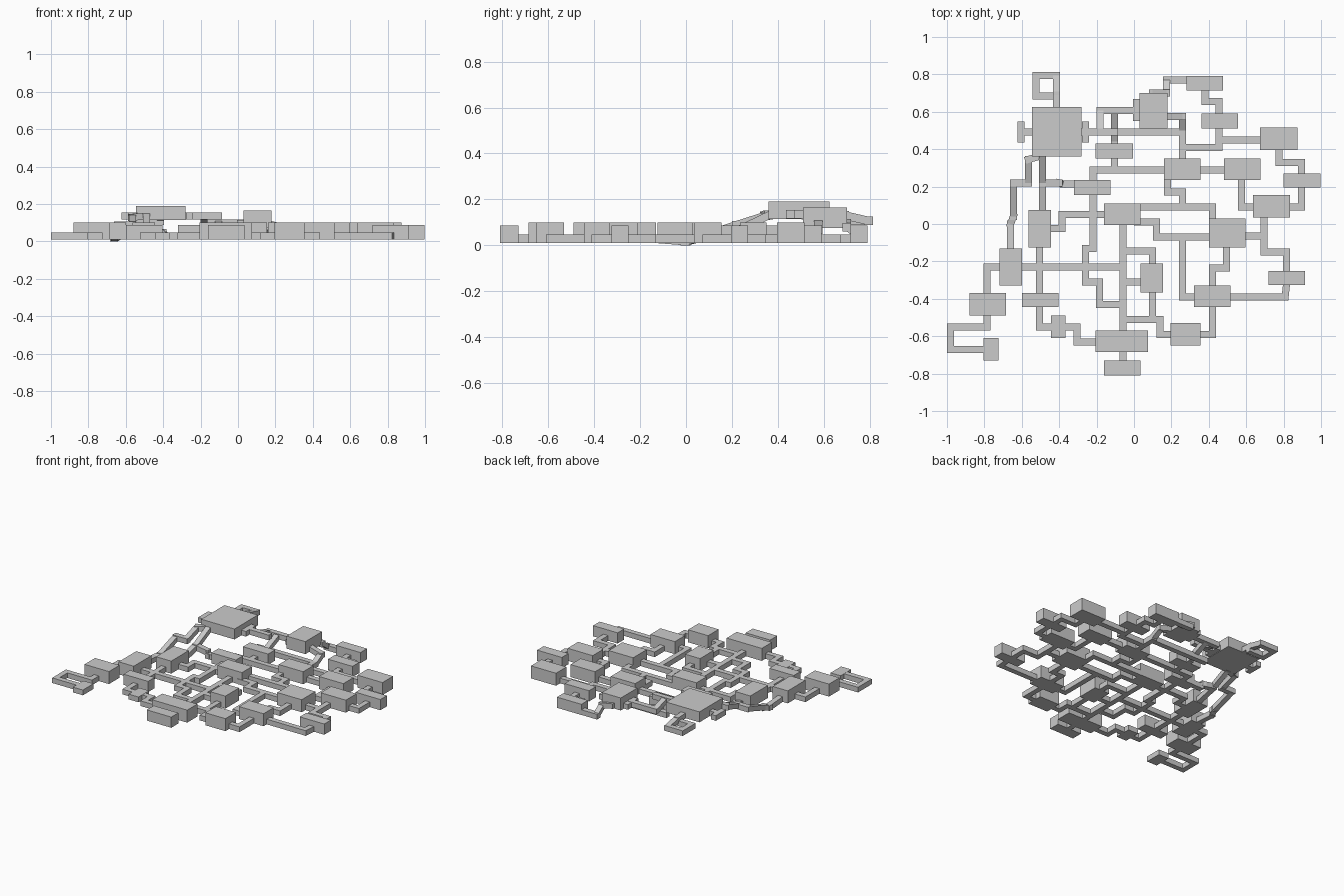
import bpy, bmesh
from mathutils import Vector

W = 0.0375      # passage width
H = 0.037       # passage height
FLOOR = 0.01


def finish(name, bm):
    bmesh.ops.recalc_face_normals(bm, faces=bm.faces)
    me = bpy.data.meshes.new(name)
    bm.to_mesh(me)
    bm.free()
    ob = bpy.data.objects.new(name, me)
    bpy.context.collection.objects.link(ob)


def room(name, x0, x1, y0, y1, z0=FLOOR, z1=0.1):
    bm = bmesh.new()
    bmesh.ops.create_cube(bm, size=1)
    for v in bm.verts:
        v.co = ((x0 + x1) / 2 + v.co.x * (x1 - x0),
                (y0 + y1) / 2 + v.co.y * (y1 - y0),
                (z0 + z1) / 2 + v.co.z * (z1 - z0))
    finish(name, bm)


def passage(name, *pts):
    """Square tunnel along a floor path; a point is (x, y) or (x, y, floor z)."""
    pts = [Vector((p[0], p[1], p[2] if len(p) > 2 else FLOOR)) for p in pts]
    bm = bmesh.new()
    for a, b in zip(pts, pts[1:]):
        d = Vector((b.x - a.x, b.y - a.y, 0)).normalized()
        side = Vector((-d.y, d.x, 0)) * W / 2
        up = Vector((0, 0, H))
        line = [a - d * W / 2, b + d * W / 2]
        if abs(a.z - b.z) > 1e-4:       # ramps get flat landings
            line = [line[0], a, b, line[1]]
        rings = [[bm.verts.new(p + o) for o in (-side, side, side + up, up - side)]
                 for p in line]
        for r, s in zip(rings, rings[1:]):
            for i in range(4):
                j = (i + 1) % 4
                bm.faces.new((r[i], r[j], s[j], s[i]))
        bm.faces.new(rings[0])
        bm.faces.new(rings[-1])
    finish(name, bm)


# Raised rooms
room("great_hall", -.545, -.28, .36, .625, .115, .19)
room("raised_room", .03, .18, .51, .70, .075, .165)

# Full-height rooms
for r in [(.675, .875, .395, .515), (.16, .355, .235, .35), (.48, .675, .235, .35),
          (.635, .835, .035, .155), (.40, .595, -.125, .03), (.32, .515, -.445, -.33),
          (.195, .355, -.65, -.53), (-.205, .075, -.685, -.57), (.035, .155, -.365, -.21),
          (-.16, .035, -.005, .11), (-.565, -.445, -.125, .075), (-.72, -.60, -.33, -.13),
          (-.88, -.685, -.49, -.37)]:
    room("room", *r)

# Narrow rooms with a slightly lower roof
for r in [(.28, .475, .715, .79), (.36, .555, .51, .59), (.80, .998, .195, .27),
          (.72, .915, -.325, -.25), (-.16, .035, -.81, -.73), (-.32, -.125, .155, .235),
          (-.205, -.005, .35, .43), (-.60, -.405, -.445, -.37)]:
    room("narrow_room", *r, z1=.087)

# Closets as low as the passages
room("closet", -.805, -.725, -.73, -.61, z1=.048)
room("closet", -.445, -.365, -.61, -.49, z1=.048)

# Great hall surroundings: loop, side porches, ramps down
passage("north_loop", (-.415, .61, .115), (-.415, .69, .112), (-.415, .795, .088),
        (-.525, .795, .088), (-.525, .685, .088), (-.415, .685, .088))
passage("west_porch", (-.54, .492, .117), (-.603, .492, .117))
passage("west_porch_bar", (-.603, .454, .117), (-.603, .53, .117))
passage("east_porch_bar", (-.26, .454, .117), (-.26, .53, .117))
passage("east_bridge", (-.29, .492, .117), (-.105, .492, .117))
passage("bridge_ramp", (-.183, .492, .117), (-.183, .607, .08), (.03, .607, .08))
passage("north_ramp", (-.105, .607, .08), (-.105, .44, .01), (-.105, .29))
passage("raised_room_bar", (.013, .57, .078), (.013, .65, .078))
passage("south_ramp", (-.49, .36, .112), (-.49, .22, .045), (-.49, .07))
passage("south_ramp_branch", (-.49, .22, .045), (-.40, .22, .03), (-.38, .215, .01), (-.31, .215))
passage("west_ramp", (-.53, .355, .115), (-.565, .345, .11), (-.565, .22, .07),
        (-.645, .22, .07), (-.645, .04, .01), (-.66, 0, 0), (-.66, -.13, .01))

# North-east passages
passage("passage", (.1, .70, .078), (.175, .70, .06), (.175, .77, .01), (.28, .77))
passage("passage", (.38, .715), (.38, .655), (.455, .655), (.455, .59))
passage("passage", (.455, .52), (.455, .41), (.26, .41))
passage("passage", (.455, .45), (.675, .45))
passage("passage", (.17, .575, .075), (.26, .575, .05), (.26, .50, .01), (.26, .35))
passage("passage", (-.183, .492), (.26, .492))
passage("passage", (.355, .29), (.48, .29))
passage("passage", (.16, .29), (-.22, .29), (-.22, .235))
passage("passage", (.775, .395), (.775, .33), (.895, .33), (.895, .27))
passage("passage", (.895, .195), (.895, .09), (.835, .09))
passage("passage", (.575, .235), (.575, .09), (.635, .09))

# South-east passages
passage("passage", (.695, .035), (.695, -.15), (.815, -.15), (.815, -.25))
passage("passage", (.595, -.065), (.695, -.065))
passage("passage", (.815, -.325), (.808, -.39), (.515, -.39))
passage("passage", (.32, -.39), (.26, -.39), (.26, -.07))
passage("passage", (.02, .01), (.12, .01), (.12, -.07), (.40, -.07))
passage("passage", (.42, -.33), (.42, -.235), (.495, -.235), (.495, -.125))
passage("passage", (.42, -.445), (.42, -.59), (.355, -.59))
passage("passage", (.195, -.59), (.14, -.59), (.14, -.51), (-.06, -.51))
passage("passage", (.1, -.365), (.1, -.51))
passage("passage", (.1, -.21), (.1, -.145), (-.06, -.145))
passage("passage", (-.06, -.31), (.035, -.31))
passage("passage", (.035, .09), (.42, .09), (.42, .03))
passage("passage", (.26, .09), (.26, .17), (.18, .17), (.18, .235))

# Central and western passages
passage("passage", (-.06, 0), (-.06, -.57))
passage("passage", (-.06, -.685), (-.06, -.73))
passage("passage", (-.16, .05), (-.385, .05), (-.385, -.025), (-.445, -.025))
passage("passage", (-.22, .155), (-.22, -.13), (-.26, -.13), (-.26, -.31),
        (-.185, -.31), (-.185, -.43), (-.06, -.43))
passage("passage", (-.60, -.23), (-.06, -.23))
passage("passage", (-.505, -.125), (-.505, -.37))
passage("passage", (-.505, -.445), (-.505, -.55), (-.445, -.55))
passage("passage", (-.365, -.55), (-.305, -.55), (-.305, -.63), (-.205, -.63))
passage("passage", (-.72, -.23), (-.785, -.23), (-.785, -.37))
passage("passage", (-.785, -.49), (-.785, -.55), (-.98, -.55), (-.98, -.67), (-.805, -.67))
